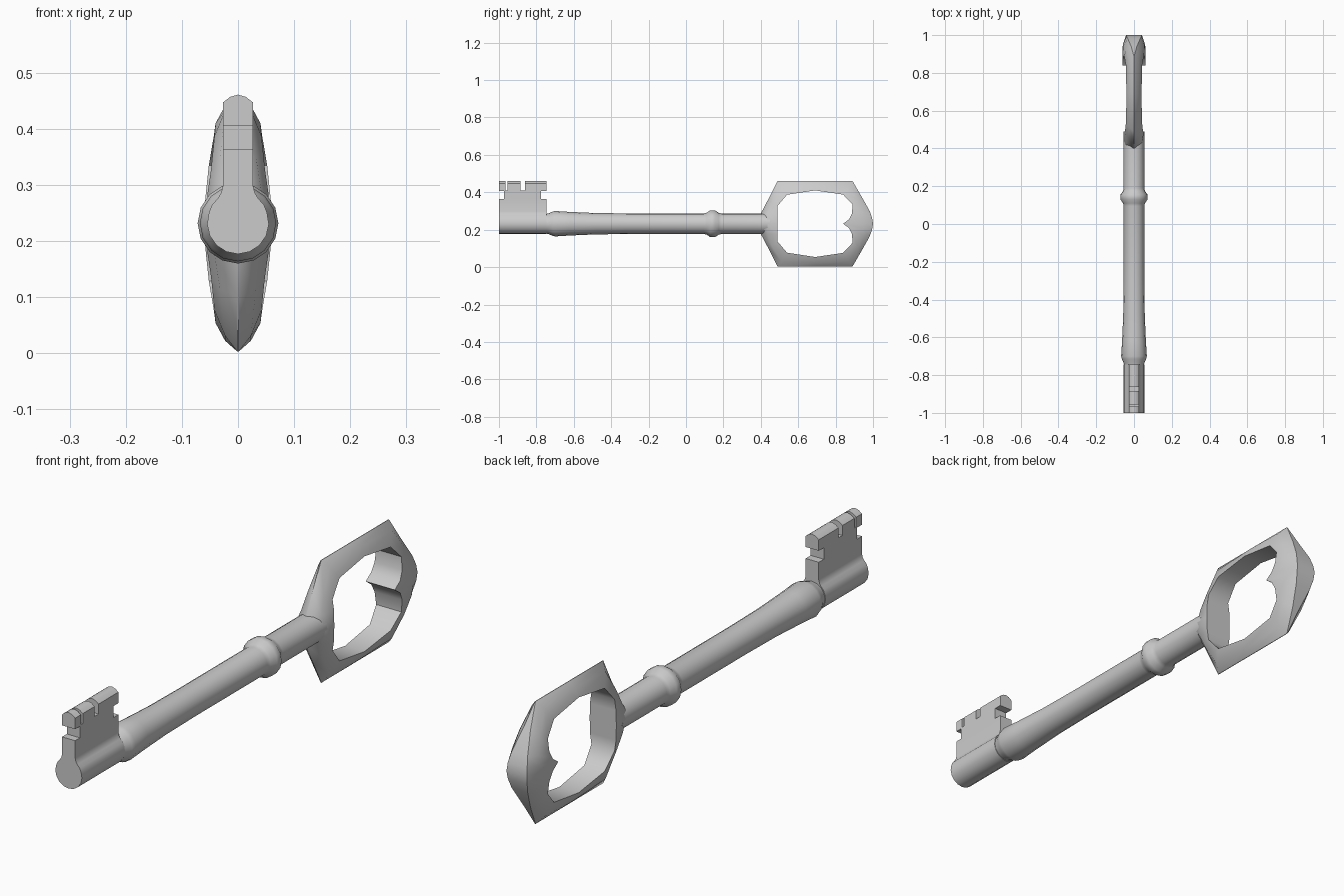
import bpy, bmesh, math

if "Cube" in bpy.data.objects:
    bpy.data.objects.remove(bpy.data.objects["Cube"])

ZC = 0.232   # height of the key's long axis
R = 0.055    # shank radius


def finish(bm, name, angle=35):
    bmesh.ops.recalc_face_normals(bm, faces=bm.faces)
    me = bpy.data.meshes.new(name)
    bm.to_mesh(me)
    bm.free()
    ob = bpy.data.objects.new(name, me)
    bpy.context.collection.objects.link(ob)
    bpy.ops.object.select_all(action='DESELECT')
    ob.select_set(True)
    bpy.context.view_layer.objects.active = ob
    bpy.ops.object.shade_smooth_by_angle(angle=math.radians(angle))
    return ob


def loft(name, rings, closed=False, angle=35):
    """Skin a list of equal-length rings of points."""
    bm = bmesh.new()
    vs = [[bm.verts.new(p) for p in ring] for ring in rings]
    n = len(vs[0])
    for i in range(len(vs) if closed else len(vs) - 1):
        a, b = vs[i], vs[(i + 1) % len(vs)]
        for j in range(n):
            k = (j + 1) % n
            bm.faces.new((a[j], a[k], b[k], b[j]))
    if not closed:
        bm.faces.new(vs[0])
        bm.faces.new(vs[-1])
    return finish(bm, name, angle)


def prism(name, profile, y0, y1):
    """Extrude an x-z profile along y."""
    return loft(name, [[(x, y, z) for x, z in profile] for y in (y0, y1)])


# Turned shank with tapered front collar and ring
shank = [(-0.75, .052), (-0.735, .055), (-0.715, .064), (-0.70, .068), (-0.62, .063),
         (-0.48, .057), (-0.30, R), (0.095, R), (0.11, .058), (0.13, .072), (0.155, .072),
         (0.175, .058), (0.19, R), (0.45, R)]
N = 16
loft("shank", [[(r * math.cos(2 * math.pi * k / N), y, ZC + r * math.sin(2 * math.pi * k / N))
                for k in range(N)] for y, r in shank], angle=40)

# Tip of the shank flowing up into the flat bit
W = 0.027
half = [(R * math.cos(math.radians(a)), ZC + R * math.sin(math.radians(a)))
        for a in range(-68, 23, 22)]
half += [(.046, .265), (.036, .276), (.030, .286), (W, .298), (W, .363)]
bottom = [(0, ZC - R)]
prism("bit_body", bottom + half + [(-x, z) for x, z in reversed(half)], -1.0, -0.745)

# Narrow web and the three crown teeth
prism("bit_web", [(-W, .35), (W, .35), (W, .410), (-W, .410)], -0.972, -0.775)
crown = [(-W, .406), (W, .406), (W, .447), (.014, .457), (0, .461), (-.014, .457), (-W, .447)]
for i, (y0, y1) in enumerate([(-1.0, -.966), (-.955, -.885), (-.862, -.745)]):
    prism(f"bit_tooth_{i + 1}", crown, y0, y1)

# Bow: outer point, inner point, then half widths at inner, middle and outer edge
upper = [
    ((.40, .232), (.49, .232), .055, .055, .050),
    ((.40, .287), (.49, .287), .054, .042, .002),
    ((.44, .363), (.49, .328), .048, .032, .001),
    ((.49, .461), (.54, .387), .042, .023, .001),
    ((.69, .461), (.69, .410), .040, .023, .001),
    ((.89, .461), (.84, .388), .043, .026, .001),
    ((.94, .375), (.89, .335), .052, .042, .015),
    ((.982, .30), (.888, .288), .057, .055, .033),
    ((.995, .262), (.872, .255), .060, .059, .040),
    ((1.0, .232), (.84, .232), .060, .060, .042),
]


def mirror(s):
    (oy, oz), (iy, iz), *w = s
    return ((oy, 2 * ZC - oz), (iy, 2 * ZC - iz), *w)


stations = upper + [mirror(s) for s in reversed(upper[1:-1])]
rings = []
for (oy, oz), (iy, iz), wi, wm, wo in stations:
    my, mz = oy + .38 * (iy - oy), oz + .38 * (iz - oz)
    side = [(wi, iy, iz), (wm, my, mz), (wo, oy, oz)]
    rings.append(side + [(-x, y, z) for x, y, z in reversed(side)])
loft("bow", rings, closed=True, angle=42)
